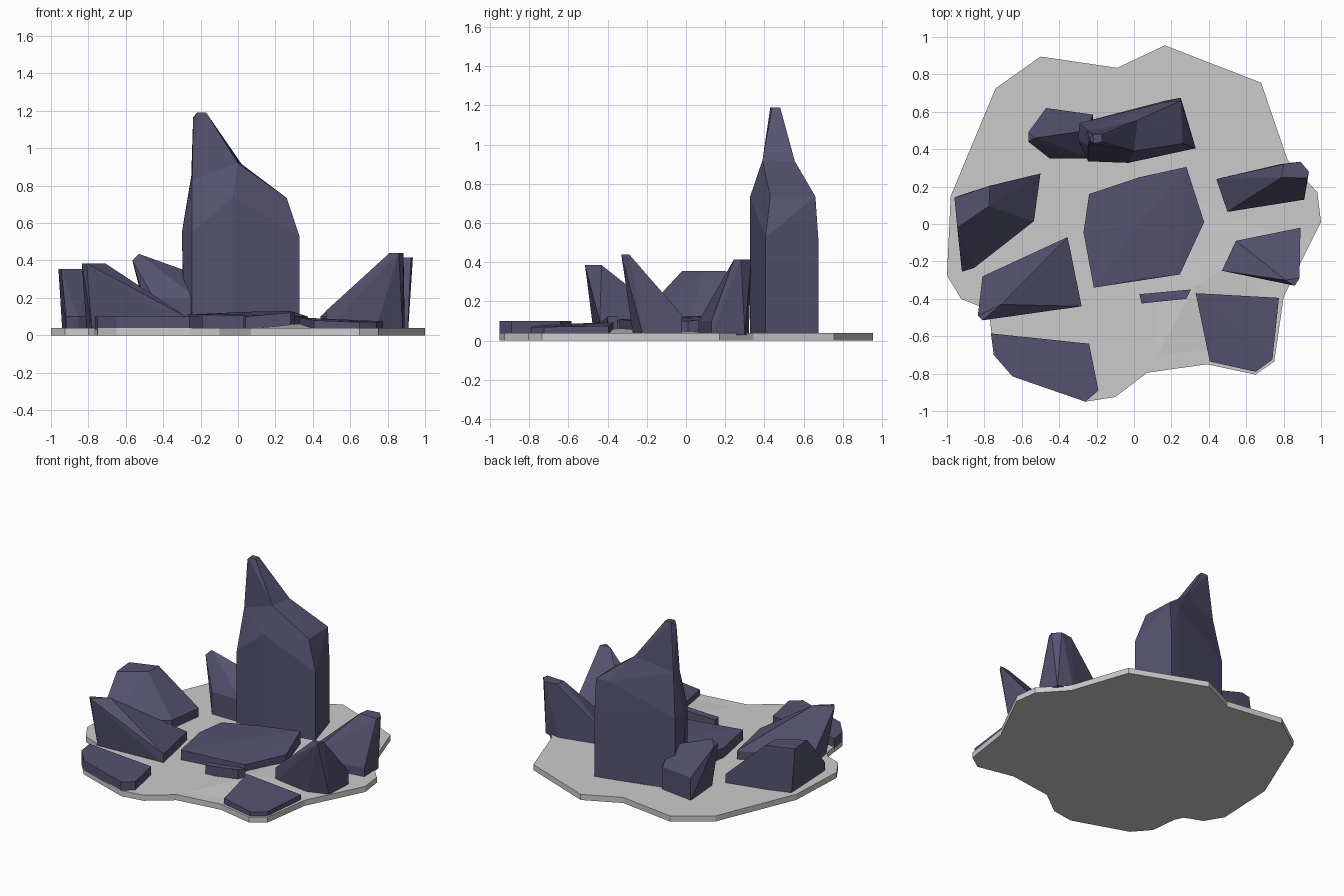
import bpy, bmesh, math

mat = bpy.data.materials.new("dark_rock")
mat.diffuse_color = (0.09, 0.084, 0.16, 1)
GROUND, SUNK = 0.04, 0.03


def finish(name, bm, material=None):
    bmesh.ops.recalc_face_normals(bm, faces=bm.faces)
    me = bpy.data.meshes.new(name)
    bm.to_mesh(me)
    bm.free()
    if material:
        me.materials.append(material)
    ob = bpy.data.objects.new(name, me)
    bpy.context.collection.objects.link(ob)


def hull(bm, points):
    verts = [bm.verts.new(p) for p in points]
    res = bmesh.ops.convex_hull(bm, input=verts)
    junk = {g for g in res["geom_interior"] + res["geom_unused"] if isinstance(g, bmesh.types.BMVert)}
    bmesh.ops.delete(bm, geom=list(junk), context='VERTS')


def rock(name, foot, rim, *crowns):
    """Faceted stone: footprint raised to rim height(s), hulled with crown points;
    every further crown is its own hull stacked on top."""
    rims = rim if isinstance(rim, list) else [rim] * len(foot)
    pts = [(x, y, SUNK) for x, y in foot] + [(x, y, z) for (x, y), z in zip(foot, rims)]
    bm = bmesh.new()
    hull(bm, pts + list(crowns[0] if crowns else []))
    for extra in crowns[1:]:
        hull(bm, extra)
    bmesh.ops.dissolve_limit(bm, angle_limit=math.radians(1), verts=bm.verts, edges=bm.edges)
    finish(name, bm, mat)


# ground slab
outline = [(.165, .955), (.68, .755), (.82, .345), (.98, .17), (1, .01), (.8, -.39),
           (.75, -.735), (.65, -.805), (.39, -.75), (.07, -.795), (-.1, -.925), (-.26, -.95),
           (-.65, -.815), (-.75, -.7), (-.77, -.51), (-.8, -.45), (-.925, -.4), (-1, -.275),
           (-.98, .15), (-.74, .725), (-.5, .895), (-.09, .835)]
bm = bmesh.new()
face = bm.faces.new([bm.verts.new((x, y, 0)) for x, y in outline])
ext = bmesh.ops.extrude_face_region(bm, geom=[face])
bmesh.ops.translate(bm, vec=(0, 0, GROUND),
                    verts=[g for g in ext["geom"] if isinstance(g, bmesh.types.BMVert)])
finish("ground_slab", bm)

# faint rise in the ground between the front stones
bm = bmesh.new()
hull(bm, [(x, y, GROUND - .005) for x, y in [(.07, -.79), (.39, -.75), (.74, -.42), (.85, 0), (.3, .25), (.05, -.2)]]
     + [(.33, -.33, .062)])
finish("ground_rise", bm)

# tall spire: body, then the narrow peak
shoulder = [(.02, .555, .915), (0, .39, .92), (-.245, .42, .83), (-.25, .5, .85)]
rock("spire",
     [(.25, .675), (.33, .405), (-.03, .327), (-.245, .335), (-.285, .42), (-.29, .54), (.17, .66)],
     [.52, .525, .735, .55, .55, .55, .52],
     [(.25, .66, .735), (.26, .43, .735), (.16, .65, .735), (-.3, .45, .55)] + shoulder,
     shoulder + [(-.24, .45, 1.165), (-.215, .43, 1.19), (-.17, .44, 1.19),
                 (-.17, .48, 1.19), (-.22, .48, 1.19)])

# leaning shard beside the spire
rock("spire_side_shard", [(-.47, .62), (-.45, .35), (-.22, .35), (-.22, .585)], .2,
     [(-.565, .44, .4), (-.565, .49, .4), (-.53, .46, .435), (-.28, .5, .335), (-.25, .5, .335)])

# large stones around the rim
rock("left_stone",
     [(-.94, .15), (-.77, .205), (-.5, .27), (-.535, .015), (-.855, -.235), (-.92, -.255)], .1,
     [(-.96, .14, .355), (-.77, .205, .355), (-.775, .095, .355), (-.945, -.02, .355)])
rock("left_front_stone", [(-.78, -.47), (-.28, -.44), (-.355, -.07), (-.81, -.28)], .1,
     [(-.835, -.49, .385), (-.81, -.515, .385), (-.71, -.43, .385)])
rock("right_stone", [(.47, -.25), (.735, -.27), (.88, -.22), (.89, -.02), (.545, -.09)], .13,
     [(.885, -.29, .44), (.86, -.33, .44), (.81, -.3, .44)])
rock("right_back_stone", [(.44, .24), (.5, .065), (.91, .13), (.9, .3), (.78, .32)], .1,
     [(.79, .25, .415), (.8, .32, .415), (.89, .333, .415), (.935, .28, .415), (.925, .245, .415)])

# flat slabs
rock("center_slab",
     [(-.24, .16), (.03, .25), (.28, .305), (.375, .01), (.245, -.27), (.04, -.29), (-.215, -.34), (-.27, -.045)],
     [.11, .12, .13, .1, .1, .11, .11, .11], [(.03, 0, .125)])
rock("small_slab", [(.03, -.375), (.305, -.35), (.28, -.4), (.04, -.425)], [.1, .122, .122, .1])
rock("front_left_slab",
     [(-.765, -.585), (-.24, -.64), (-.19, -.89), (-.26, -.95), (-.65, -.815), (-.75, -.7)], .1)
rock("front_right_slab",
     [(.33, -.37), (.775, -.395), (.74, -.725), (.65, -.79), (.405, -.735)],
     [.095, .075, .07, .07, .08])
